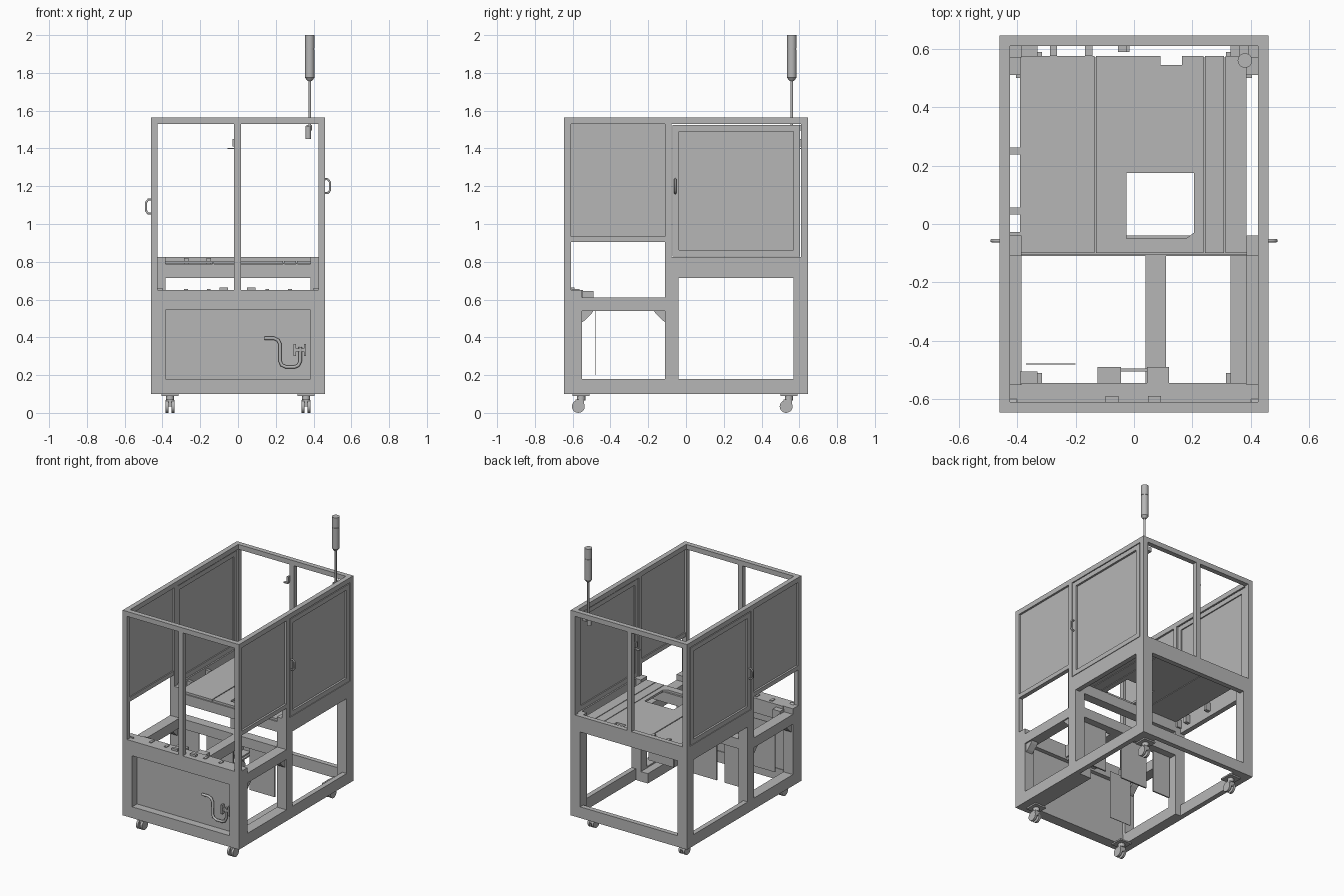
import bpy, bmesh, math
from mathutils import Vector

if "Cube" in bpy.data.objects:
    bpy.data.objects.remove(bpy.data.objects["Cube"])

grey = bpy.data.materials.new("machine_grey")
grey.use_nodes = True
grey.diffuse_color = (0.47, 0.47, 0.47, 1)
grey.node_tree.nodes["Principled BSDF"].inputs["Base Color"].default_value = (0.47, 0.47, 0.47, 1)


def finish(name, bm, smooth=False):
    bmesh.ops.recalc_face_normals(bm, faces=bm.faces)
    mesh = bpy.data.meshes.new(name)
    bm.to_mesh(mesh)
    bm.free()
    mesh.materials.append(grey)
    ob = bpy.data.objects.new(name, mesh)
    bpy.context.collection.objects.link(ob)
    if smooth:
        bpy.ops.object.select_all(action='DESELECT')
        ob.select_set(True)
        bpy.context.view_layer.objects.active = ob
        bpy.ops.object.shade_smooth_by_angle(angle=math.radians(40))
    return ob


def box(name, x, y, z):
    bm = bmesh.new()
    bmesh.ops.create_cube(bm, size=1)
    for v in bm.verts:
        for i, (a, b) in enumerate((x, y, z)):
            v.co[i] = (a + b) / 2 + v.co[i] * (b - a)
    return finish(name, bm)


def pair(name, x, y, z):
    """Same box on both sides."""
    box("left_" + name, x, y, z)
    box("right_" + name, (-x[1], -x[0]), y, z)


def prism(name, pts, axis, a, b):
    """Extrude a flat outline along an axis (0=x, 1=y, 2=z)."""
    bm = bmesh.new()
    verts = []
    for p in pts:
        co = list(p)
        co.insert(axis, a)
        verts.append(bm.verts.new(co))
    face = bm.faces.new(verts)
    ext = bmesh.ops.extrude_face_region(bm, geom=[face])["geom"]
    step = Vector((0, 0, 0))
    step[axis] = b - a
    bmesh.ops.translate(bm, vec=step, verts=[g for g in ext if isinstance(g, bmesh.types.BMVert)])
    return finish(name, bm)


def rod(name, start, end, r1, r2=None, sides=20):
    start, end = Vector(start), Vector(end)
    d = end - start
    bm = bmesh.new()
    bmesh.ops.create_cone(bm, cap_ends=True, segments=sides, radius1=r1,
                          radius2=r1 if r2 is None else r2, depth=d.length)
    bmesh.ops.transform(bm, matrix=d.to_track_quat('Z', 'Y').to_matrix().to_4x4(), verts=bm.verts)
    bmesh.ops.translate(bm, vec=(start + end) / 2, verts=bm.verts)
    return finish(name, bm, True)


def tube(name, pts, radius):
    curve = bpy.data.curves.new(name, 'CURVE')
    curve.dimensions = '3D'
    curve.bevel_depth = radius
    curve.bevel_resolution = 3
    curve.use_fill_caps = True
    s = curve.splines.new('POLY')
    s.points.add(len(pts) - 1)
    for p, co in zip(s.points, pts):
        p.co = (*co, 1)
    curve.materials.append(grey)
    bpy.context.collection.objects.link(bpy.data.objects.new(name, curve))


W, D, TOP = 0.46, 0.645, 1.565      # half width, half depth, frame top
IN, THIN = 0.385, 0.425             # inner face of wide and of thin bars

# Lower frame: columns and side rails
pair("front_column", (IN, W), (-D, -0.55), (0.1, 0.65))
pair("middle_column", (IN, W), (-0.11, -0.04), (0.1, 0.825))
pair("back_column", (IN, W), (0.57, D), (0.1, 0.825))
pair("front_bottom_rail", (IN, W), (-0.55, -0.11), (0.1, 0.18))
pair("back_bottom_rail", (THIN, W), (-0.04, 0.57), (0.1, 0.18))
pair("front_side_beam", (IN, W), (-0.55, -0.11), (0.54, 0.61))
pair("table_side_beam", (THIN, W), (-0.04, 0.57), (0.715, 0.825))
box("front_bottom_bar", (-IN, IN), (-D, -0.57), (0.1, 0.18))
box("front_top_bar", (-IN, IN), (-D, -0.545), (0.545, 0.65))
box("back_bottom_bar", (-IN, IN), (0.61, D), (0.1, 0.18))
box("back_table_beam", (-IN, IN), (0.61, D), (0.715, 0.825))
box("front_table_beam", (-IN, IN), (-0.105, -0.04), (0.715, 0.788))
box("middle_cross_beam", (-IN, IN), (-0.11, -0.04), (0.54, 0.61))
box("centre_beam", (0.04, 0.11), (-0.545, -0.11), (0.54, 0.61))
box("floor_rail", (0.33, IN), (-0.57, -0.04), (0.1, 0.17))

# Corner gussets of the side openings
for s in (-1, 1):
    for y, d in ((-0.55, 1), (-0.11, -1)):
        prism("corner_gusset", [(y, 0.54), (y + d * 0.06, 0.54), (y + d * 0.05, 0.525),
                                (y + d * 0.015, 0.49), (y, 0.48)], 0, s * 0.4, s * 0.45)
    prism("upper_gusset", [(-0.61, 0.61), (-0.56, 0.61), (-0.61, 0.66)], 0, s * 0.4, s * 0.43)

# Recessed front panel with bent pipe handle
box("front_panel", (-IN, IN), (-0.59, -0.575), (0.18, 0.545))
tube("bent_pipe", [(x, -0.605, z) for x, z in (
    (0.14, 0.395), (0.19, 0.395), (0.212, 0.385), (0.222, 0.365), (0.222, 0.275), (0.232, 0.253),
    (0.255, 0.243), (0.3, 0.243), (0.32, 0.252), (0.33, 0.275), (0.33, 0.35))], 0.009)
for x in (0.3, 0.355):
    box("pipe_clamp", (x - 0.006, x + 0.006), (-0.615, -0.59), (0.3, 0.365))
box("clamp_bridge", (0.3, 0.355), (-0.612, -0.59), (0.325, 0.34))

# Upper frame: thin posts and top ring
pair("front_post", (THIN, W), (-D, -0.61), (0.65, TOP))
pair("back_post", (THIN, W), (0.61, D), (0.825, TOP))
pair("middle_post", (THIN, W), (-0.11, -0.077), (0.825, 1.53))
pair("top_side_rail", (THIN, W), (-0.61, 0.61), (1.53, TOP))
for name, y in (("front", -0.61), ("back", D)):
    box(name + "_top_rail", (-THIN, THIN), (y - 0.035, y), (1.53, TOP))
box("front_centre_post", (-0.02, 0.015), (-D, -0.61), (0.65, 1.53))
box("back_centre_post", (-0.02, 0.015), (0.61, D), (0.825, 1.53))
box("post_bracket", (-0.055, -0.02), (0.59, 0.61), (1.397, 1.403))
box("post_sensor", (-0.028, -0.015), (0.59, 0.61), (1.41, 1.45))

# Side panels in front, framed doors behind
pair("side_panel", (0.438, 0.446), (-0.61, -0.11), (0.93, 1.53))
pair("side_panel_rail", (0.43, W), (-0.61, -0.11), (0.905, 0.935))
pair("door_front_stile", (0.43, W), (-0.071, -0.038), (0.829, 1.524))
pair("door_back_stile", (0.43, W), (0.57, 0.604), (0.829, 1.524))
pair("door_bottom_rail", (0.43, W), (-0.038, 0.57), (0.829, 0.862))
pair("door_top_rail", (0.43, W), (-0.038, 0.57), (1.491, 1.524))
pair("door_panel", (0.438, 0.446), (-0.038, 0.57), (0.862, 1.491))


# Door handles
def handle(name, s, z):
    tube(name, [(s * x, -0.057, z + h) for x, h in (
        (0.45, -0.037), (0.475, -0.037), (0.487, -0.022), (0.487, 0.022),
        (0.475, 0.037), (0.45, 0.037))], 0.006)


handle("left_door_handle", 1, 1.2)
handle("right_door_handle", -1, 1.092)

# Table: plates around a square cutout, separated by narrow grooves
Z = (0.79, 0.805)
box("table_right_plate", (-0.39, -0.136), (-0.1, 0.575), Z)
box("table_middle_plate", (-0.13, -0.025), (-0.1, 0.575), Z)
prism("table_back_plate", [(-0.025, 0.175), (0.205, 0.175), (0.205, -0.07), (0.238, -0.07),
                           (0.238, 0.575), (0.165, 0.575), (0.165, 0.545), (0.09, 0.545),
                           (0.09, 0.575), (-0.025, 0.575)], 2, *Z)
prism("table_front_strip", [(-0.025, -0.1), (0.238, -0.1), (0.238, -0.07), (0.205, -0.07),
                            (0.205, -0.03), (0.185, -0.045), (0.175, -0.05), (-0.025, -0.05)], 2, *Z)
box("table_left_strip", (0.243, 0.308), (-0.1, 0.575), Z)
box("table_left_plate", (0.313, IN), (-0.1, 0.575), Z)
for x in (-0.135, 0.238, 0.308):
    box("table_seam", (x, x + 0.007), (-0.1, 0.57), (0.786, 0.793))

# Table brackets to the outer frame
for y in (-0.04, 0.045, 0.25):
    box("side_bracket", (-THIN, -0.39), (y - 0.012, y + 0.012), (0.75, 0.81))
for x in (-0.275, -0.155):
    box("back_bracket", (x - 0.012, x + 0.012), (0.575, 0.61), (0.78, 0.82))
pair("corner_shelf", (0.33, THIN), (0.51, 0.61), (0.1, 0.11))

# Hanging equipment plates and mounted boxes in the base
for x0, x1 in ((0.16, 0.36), (-0.18, 0.03), (-0.375, -0.24)):
    box("hanging_plate", (x0, x1), (-0.1, -0.09), (0.24, 0.54))
box("thin_mount_plate", (-0.37, -0.2), (-0.482, -0.478), (0.2, 0.545))
box("bar_box", (-0.125, -0.045), (-0.55, -0.49), (0.56, 0.64))
box("bar_block", (0.045, 0.12), (-0.565, -0.49), (0.56, 0.645))
box("bar_corner_block", (-0.39, -0.33), (-0.55, -0.505), (0.56, 0.63))
box("bar_link", (-0.045, 0.045), (-0.505, -0.495), (0.6, 0.62))
for x in (-0.075, 0.07):
    box("bar_clip", (x - 0.022, x + 0.022), (-0.61, -0.59), (0.65, 0.665))
for x in (-0.275, -0.155, 0.155, 0.275):
    box("bar_tab", (x - 0.01, x + 0.01), (-0.6, -0.565), (0.65, 0.655))

# Casters
for sx in (-1, 1):
    for y in (-0.555, 0.545):
        x = sx * 0.36
        box("caster_plate", (x - 0.045, x + 0.045), (y - 0.045, y + 0.045), (0.09, 0.1))
        rod("caster_swivel", (x, y, 0.065), (x, y, 0.09), 0.022)
        box("caster_fork", (x - 0.02, x + 0.02), (y - 0.03, y + 0.015), (0.035, 0.07))
        for dx in (-0.024, 0.008):
            rod("caster_wheel", (x + dx, y - 0.015, 0.034), (x + dx + 0.016, y - 0.015, 0.034), 0.034)

# Signal lamp on its pole
LX, LY = 0.38, 0.56
box("lamp_bracket", (0.362, 0.392), (0.555, 0.61), (1.495, 1.525))
rod("lamp_socket", (LX - 0.008, LY, 1.45), (LX - 0.008, LY, 1.52), 0.015)
rod("lamp_pole", (LX, LY, 1.47), (LX, LY, 1.77), 0.007)
rod("lamp_base", (LX, LY, 1.757), (LX, LY, 1.775), 0.012, 0.025)
rod("lamp_body", (LX, LY, 1.775), (LX, LY, 1.925), 0.025)
rod("lamp_cap", (LX, LY, 1.928), (LX, LY, 2.0), 0.025)
rod("lamp_core", (LX, LY, 1.92), (LX, LY, 1.93), 0.022)
